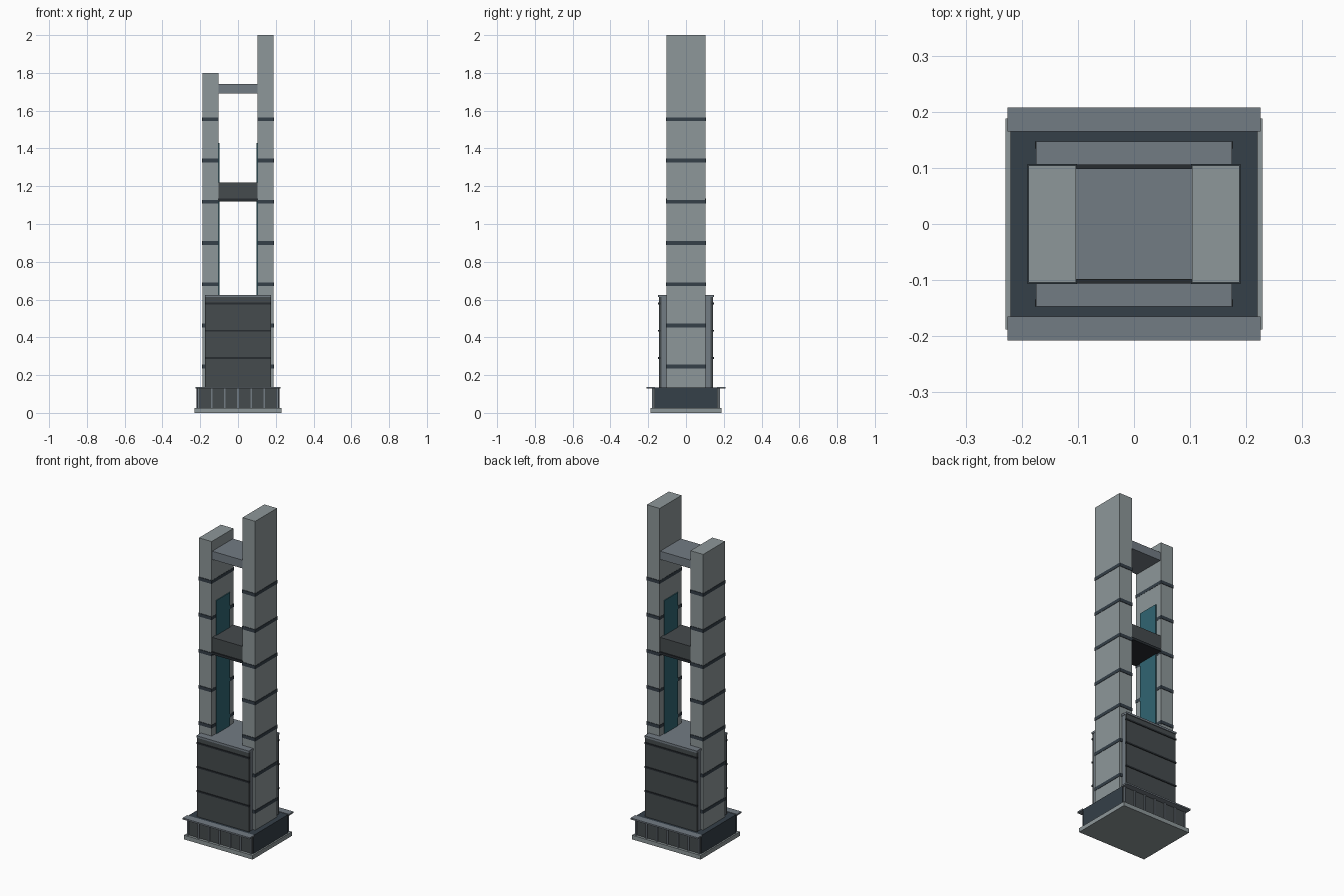
import bpy, bmesh

if "Cube" in bpy.data.objects:
    bpy.data.objects.remove(bpy.data.objects["Cube"])

def mat(name, c):
    m = bpy.data.materials.new(name)
    m.diffuse_color = (*c, 1)
    m.use_nodes = True
    m.node_tree.nodes["Principled BSDF"].inputs["Base Color"].default_value = m.diffuse_color
    return m

LIGHT = mat("concrete", (0.27, 0.31, 0.32))
SLATE = mat("slate", (0.17, 0.20, 0.23))
DARK = mat("dark_panel", (0.06, 0.07, 0.075))
NAVY = mat("navy", (0.035, 0.05, 0.065))
BLACK = mat("seam", (0.02, 0.025, 0.03))
TEAL = mat("teal_glass", (0.03, 0.13, 0.17))

def box(name, x, y, z, m):
    """Box from (min, max) ranges."""
    bm = bmesh.new()
    bmesh.ops.create_cube(bm, size=1)
    for v in bm.verts:
        for i, r in enumerate((x, y, z)):
            v.co[i] = r[0] if v.co[i] < 0 else r[1]
    me = bpy.data.meshes.new(name)
    bm.to_mesh(me)
    bm.free()
    me.materials.append(m)
    ob = bpy.data.objects.new(name, me)
    bpy.context.collection.objects.link(ob)
    return ob

def sym(a):
    return (-a, a)

def side(s, a, b):
    return tuple(sorted((s * a, s * b)))

# Plinth: foot plate, body, ribbed long faces and overhanging ledges
box("foot_plate", sym(0.229), sym(0.188), (0, 0.025), LIGHT)
box("plinth_body", sym(0.22), sym(0.165), (0.025, 0.135), NAVY)
for s, tag in ((-1, "front"), (1, "back")):
    box(f"plinth_panel_{tag}", sym(0.215), side(s, 0.16, 0.172), (0.025, 0.13), DARK)
    box(f"plinth_ledge_{tag}", sym(0.225), side(s, 0.165, 0.208), (0.129, 0.138), SLATE)
    for i in range(7):
        x = -0.21 + 0.07 * i
        box(f"plinth_rib_{tag}", (x - 0.004, x + 0.004), side(s, 0.165, 0.179), (0.025, 0.13), SLATE)

# Podium block between the towers, with cap and seams
box("podium", sym(0.172), sym(0.14), (0.135, 0.615), SLATE)
box("podium_cap", sym(0.175), sym(0.147), (0.613, 0.625), SLATE)
for s, tag in ((-1, "front"), (1, "back")):
    box(f"podium_panel_{tag}", sym(0.174), side(s, 0.13, 0.143), (0.135, 0.614), DARK)
    for z in (0.29, 0.435, 0.58):
        box(f"podium_seam_{tag}", sym(0.176), side(s, 0.135, 0.147), (z - 0.005, z + 0.005), BLACK)

# Twin towers with floor bands and glass strips on the inner faces
for s, tag, top in ((-1, "left", 1.8), (1, "right", 2.0)):
    box(f"tower_{tag}", side(s, 0.103, 0.188), sym(0.104), (0.135, top), LIGHT)
    for i in range(7):
        z = 0.245 + 0.2183 * i
        box(f"tower_band_{tag}", side(s, 0.102, 0.19), sym(0.107), (z - 0.01, z + 0.01), NAVY)
    box(f"glass_strip_{tag}", side(s, 0.098, 0.105), sym(0.065), (0.6, 1.43), TEAL)

# Bridges joining the towers
box("lower_bridge", sym(0.105), sym(0.1), (1.135, 1.22), DARK)
box("lower_bridge_trim", sym(0.105), sym(0.106), (1.12, 1.135), BLACK)
box("upper_bridge", sym(0.105), sym(0.099), (1.69, 1.74), SLATE)
